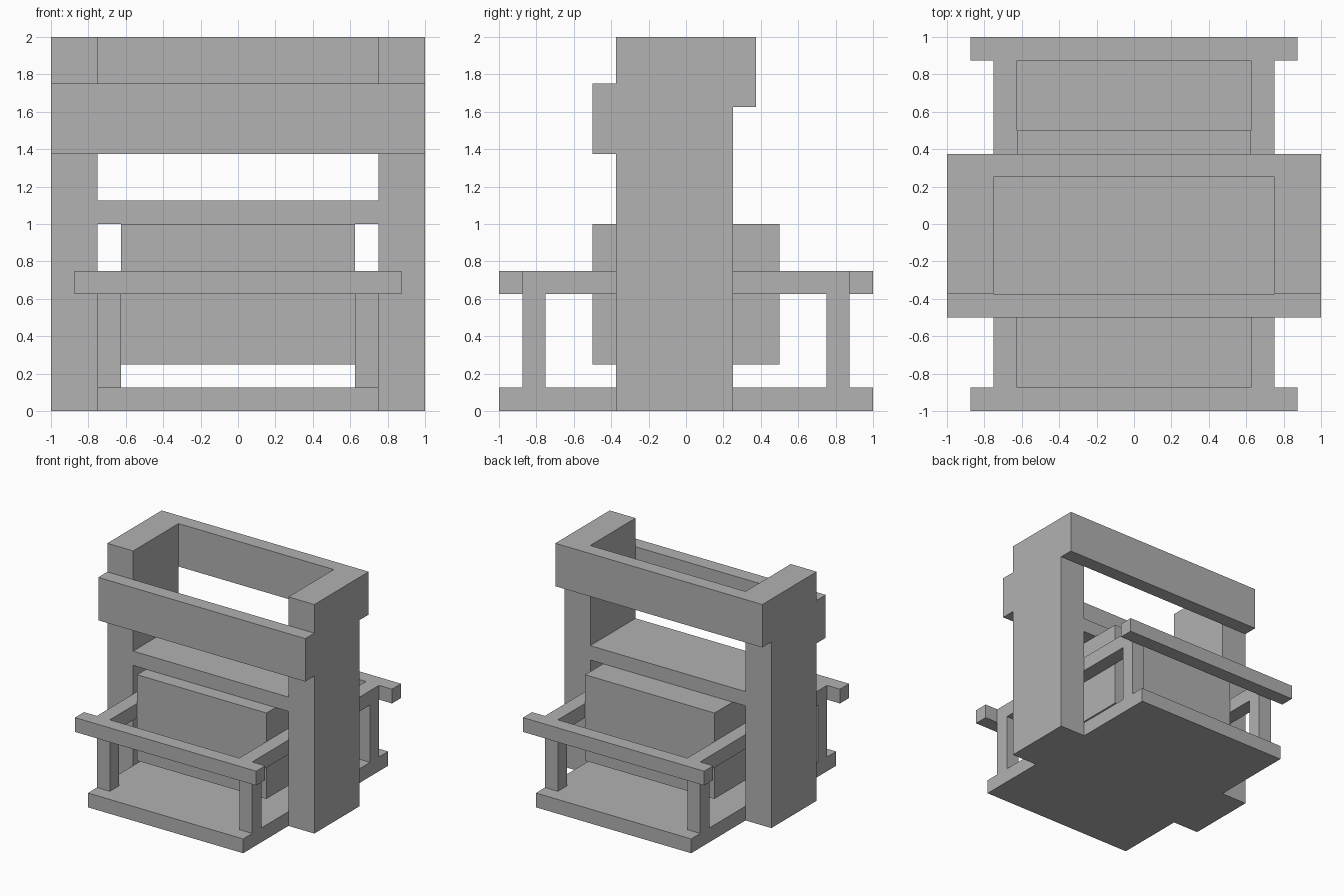
import bpy

cube = bpy.data.objects.get("Cube")
if cube:
    bpy.data.objects.remove(cube, do_unlink=True)

# Single plain material
grey = bpy.data.materials.new("plain_grey")
grey.use_nodes = True
colour = (0.445, 0.445, 0.445, 1)
grey.diffuse_color = colour
grey.node_tree.nodes["Principled BSDF"].inputs["Base Color"].default_value = colour

U = 0.125  # the model's building unit


def box(name, x, y, z):
    """Box spanning the (low, high) ranges, given in building units."""
    bpy.ops.mesh.primitive_cube_add(size=1)
    ob = bpy.context.object
    ob.name = name
    spans = (x, y, z)
    centre = [(a + b) / 2 * U for a, b in spans]
    size = [(b - a) * U for a, b in spans]
    for v in ob.data.vertices:
        v.co = [c + s * p for c, s, p in zip(centre, size, v.co)]
    ob.data.materials.append(grey)
    return ob


def span(side, low, high):
    """Range on one side of the middle."""
    return tuple(sorted((side * low, side * high)))


# Base, hanging block and shelf
box("base_plate", (-6, 6), (-8, 8), (0, 1))
box("centre_block", (-5, 5), (-4, 4), (2, 8))
box("shelf", (-6, 6), (-3, 2), (8, 9))

# Upper beams
box("front_beam", (-8, 8), (-4, -3), (11, 14))
box("back_beam", (-8, 8), (2, 3), (13, 16))

# Tall uprights and handle rails on each side
for side, word in ((1, "left"), (-1, "right")):
    box(word + "_upright", span(side, 6, 8), (-3, 2), (0, 16))
    box(word + "_rail", span(side, 5, 6), (-7, 7), (5, 6))
    for end, place in ((-1, "front"), (1, "back")):
        box(f"{place}_{word}_post", span(side, 5, 6), span(end, 6, 7), (1, 5))

# Cross bars at both ends of the rails
for end, place in ((-1, "front"), (1, "back")):
    box(place + "_handle", (-7, 7), span(end, 7, 8), (5, 6))
